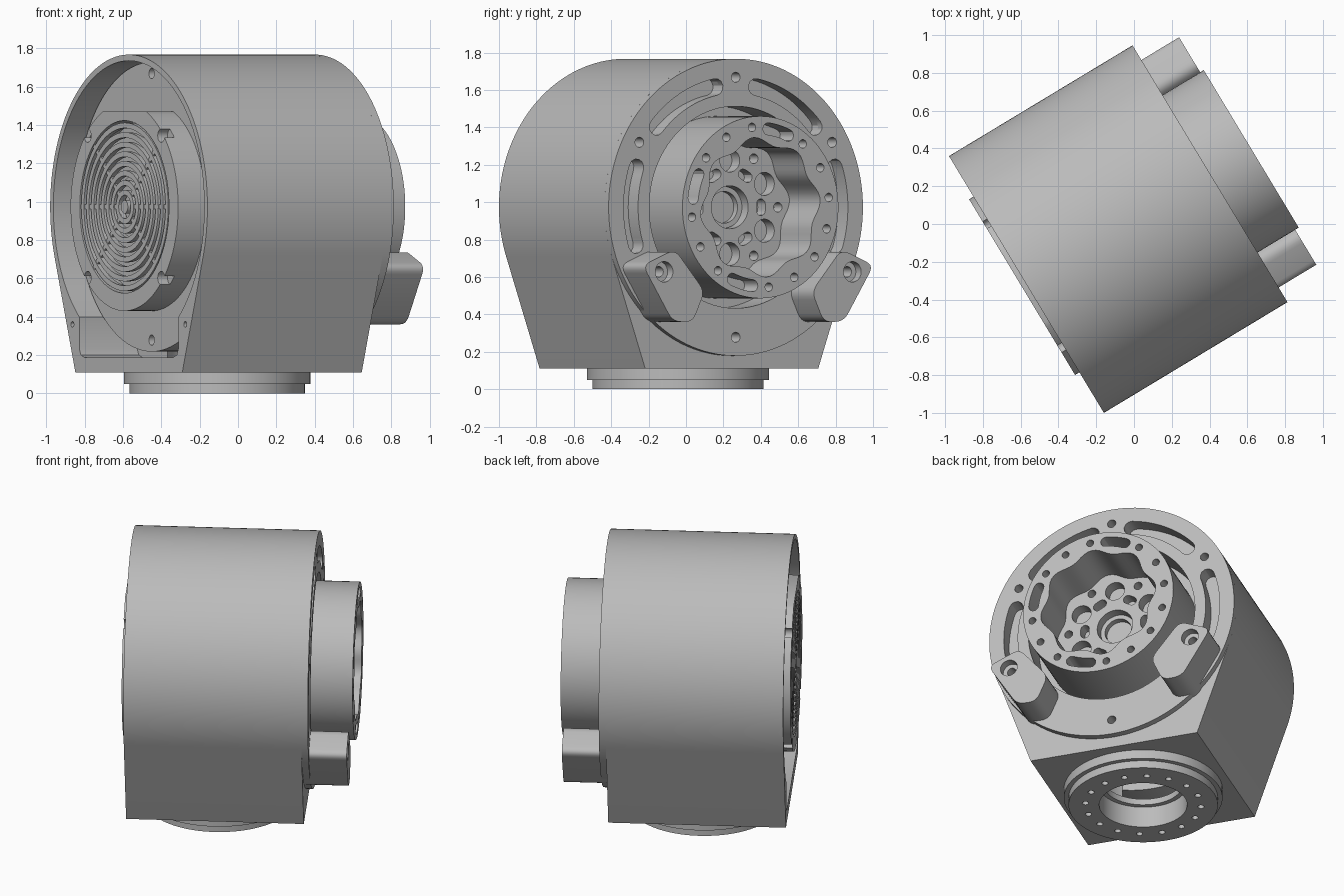
import bpy, bmesh
from math import sin, cos, radians, pi, acos, degrees
from mathutils import Matrix, Vector

if "Cube" in bpy.data.objects:
    bpy.data.objects.remove(bpy.data.objects["Cube"])

grey = bpy.data.materials.new("machined_grey")
grey.use_nodes = True
GREY = (0.5, 0.5, 0.5, 1)
grey.diffuse_color = GREY
grey.node_tree.nodes["Principled BSDF"].inputs["Base Color"].default_value = GREY

TURN = Matrix.Rotation(radians(31.1), 3, 'Z')   # main axis direction in plan
V0, ZC = 0.02, 0.973                            # main axis offset and height
BASE_U = -0.115


def along_axis(p, a):
    return TURN @ Vector((a, p[0] + V0, p[1] + ZC))


def upright(p, a):
    return TURN @ Vector((BASE_U + p[0], V0 + p[1], a))


def solid(name, parts, place=along_axis):
    """Extrude each (outline, start, end) into one mesh object."""
    bm = bmesh.new()
    for pts, a, b in parts:
        lo = [bm.verts.new(place(p, a)) for p in pts]
        hi = [bm.verts.new(place(p, b)) for p in pts]
        bm.faces.new(lo)
        bm.faces.new(hi[::-1])
        for i in range(len(pts)):
            j = (i + 1) % len(pts)
            bm.faces.new((lo[i], hi[i], hi[j], lo[j]))
    bmesh.ops.recalc_face_normals(bm, faces=bm.faces)
    me = bpy.data.meshes.new(name)
    bm.to_mesh(me)
    bm.free()
    me.materials.append(grey)
    ob = bpy.data.objects.new(name, me)
    bpy.context.collection.objects.link(ob)
    return ob


def activate(ob):
    bpy.ops.object.select_all(action='DESELECT')
    ob.select_set(True)
    bpy.context.view_layer.objects.active = ob


def cut(ob, parts, place=along_axis):
    cutter = solid("cutter", parts, place)
    mod = ob.modifiers.new("cut", 'BOOLEAN')
    mod.operation, mod.solver, mod.object = 'DIFFERENCE', 'EXACT', cutter
    activate(ob)
    bpy.ops.object.modifier_apply(modifier=mod.name)
    bpy.data.objects.remove(cutter)


def polar(r, deg):
    return (r * cos(radians(deg)), r * sin(radians(deg)))


def arc(r, a, b, n):
    return [polar(r, a + (b - a) * i / n) for i in range(n + 1)]


def circle(r, c=(0, 0), n=24):
    return [(c[0] + r * cos(2 * pi * i / n), c[1] + r * sin(2 * pi * i / n)) for i in range(n)]


def slot(r, half, a, b, n=16):
    """Curved slot with round ends."""
    def end(deg, flip):
        c = polar(r, deg)
        return [(c[0] + half * cos(radians(deg + flip + t)), c[1] + half * sin(radians(deg + flip + t)))
                for t in range(30, 180, 30)]
    return arc(r + half, a, b, n) + end(b, 0) + arc(r - half, b, a, n) + end(a, 180)


def rounded(pts, r, n=5):
    """Round the corners of an outline."""
    out = []
    for i, p in enumerate(pts):
        p = Vector(p)
        a = p + (Vector(pts[i - 1]) - p).normalized() * r
        b = p + (Vector(pts[(i + 1) % len(pts)]) - p).normalized() * r
        for k in range(n + 1):
            t = k / n
            out.append(tuple(a * (1 - t) ** 2 + p * 2 * t * (1 - t) + b * t * t))
    return out


# Housing shell: round top, tapered sides, flat bottom
R = 0.794
housing = solid("housing", [(arc(R, -19.1, 199.1, 96) + [(-0.54, -0.863), (0.54, -0.863)], -0.653, 0.44)])
low = degrees(acos(0.5 / 0.762))
pocket = (arc(0.762, -low, 180 + low, 96)
          + [(-0.5, -0.74), (-0.485, -0.772), (-0.45, -0.785), (0.45, -0.785), (0.485, -0.772), (0.5, -0.74)])
cut(housing, [(pocket, -0.7, -0.3)])
cut(housing, [(circle(0.015, (s * 0.57, -0.613), 16), -0.7, -0.6) for s in (1, -1)])
cut(housing, [(circle(0.54, n=96), 0.28, 0.5)])
cut(housing, [(circle(0.27, n=64), 0.05, 0.4)], upright)

# Front plate with bolt holes and curved slots
slots = [slot(0.655, 0.045, a, b) for a, b in ((41, 79), (101, 139), (161, 198), (-18, 19))]
bolts = [circle(0.027, polar(0.695, a)) for a in (30, 90, 150, 270)]
openings = [(p, 0.38, 0.5) for p in slots + bolts]
cut(housing, openings)
plate = solid("front_plate", [(circle(R, n=128), 0.44, 0.482)])
cut(plate, [(circle(0.54, n=96), 0.4, 0.5)] + openings)

# Hub with wavy cavity, rim holes and inner bearing plate
hub = solid("hub", [(circle(0.487, n=96), 0.28, 0.737)])
wave = [polar(0.355 + 0.02 * cos(radians(8 * (a - 7))), a) for a in range(0, 360, 4)]
cut(hub, [(wave, 0.42, 0.8)])
rim = []
for i in range(16):
    a = 7 + 22.5 * i
    if i in (3, 7, 11):
        rim.append((slot(0.422, 0.032, a - 9, a + 9, 8), 0.6, 0.8))
    else:
        rim.append((circle(0.023, polar(0.43, a)), 0.64, 0.8))
cut(hub, rim)
inner = [(circle(0.115, n=48), 0.32, 0.5)]
for a in range(0, 360, 60):
    inner.append((circle(0.062, polar(0.25, a + 30)), 0.34, 0.5))
    inner.append((circle(0.026, polar(0.3, a)), 0.34, 0.5))
    inner.append((slot(0.195, 0.028, a - 5, a + 5, 4), 0.34, 0.5))
cut(hub, inner)
collar = solid("bearing_collar", [(circle(0.112, n=48), 0.32, 0.36)])
cut(collar, [(circle(0.085, n=48), 0.3, 0.4)])

# Mounting feet either side of the hub
for side, name in ((1, "left_foot"), (-1, "right_foot")):
    outline = [(0.52, -0.225), (0.72, -0.31), (0.535, -0.61), (0.41, -0.615), (0.335, -0.45)]
    outline = rounded([(side * v, z) for v, z in outline], 0.05)
    foot = solid(name, [(outline, 0.44, 0.715)])
    centre = polar(0.69, -30)
    centre = (side * (centre[0] - 0.01), centre[1])
    cut(foot, [(circle(0.055, centre), 0.66, 0.8)])
    cut(foot, [(circle(0.028, centre), 0.55, 0.8)])

# Rear bulkhead inside the open end
bulkhead = solid("rear_bulkhead", [(circle(0.755, n=96), -0.514, -0.3)])
cut(bulkhead, [(circle(0.027, polar(0.695, a)), -0.6, -0.45) for a in range(30, 390, 60)])

# Fan housing, flattened on top, with a recessed well
cover = solid("fan_housing", [(arc(0.543, -246, 66, 96), -0.68, -0.5)])
cut(cover, [(circle(0.45, n=80), -0.8, -0.57)])
cut(cover, [(circle(0.035, polar(0.525, a)), -0.8, -0.62) for a in (45, 135, 225, 315)])

# Fan grille: concentric rings and spokes
for i in range(8):
    r = 0.075 + 0.05 * i
    ring = solid("grille_ring", [(circle(r + 0.014, n=64), -0.678, -0.65)])
    cut(ring, [(circle(r - 0.014, n=64), -0.7, -0.6)])
for a in (0, 45, 135, 180, 225, 315):
    s, c = sin(radians(a)), cos(radians(a))
    bar = [(0.06, -0.012), (0.46, -0.012), (0.46, 0.012), (0.06, 0.012)]
    solid("grille_spoke", [([(x * c - y * s, x * s + y * c) for x, y in bar], -0.674, -0.645)])
solid("fan_motor", [(circle(0.16, n=48), -0.63, -0.56)])
solid("grille_hub", [(circle(0.035), -0.68, -0.62)])

# Base flange: two stepped rings with a bolt circle and bore
upper = solid("base_flange", [(circle(0.487, n=96), 0.05, 0.112)], upright)
lower = solid("base_ring", [(circle(0.458, n=96), 0.0, 0.05)], upright)
for ob in (upper, lower):
    cut(ob, [(circle(0.27, n=64), -0.1, 0.3)], upright)
cut(lower, [(circle(0.02, polar(0.355, 22.5 * i), 16), -0.1, 0.04) for i in range(16)], upright)
lip = solid("bore_lip", [(circle(0.275, n=64), 0.14, 0.18)], upright)
cut(lip, [(circle(0.24, n=64), 0.1, 0.3)], upright)

# Smooth the curved walls, keep the edges crisp
for ob in bpy.context.collection.objects:
    if ob.type == 'MESH' and grey.name in ob.data.materials:
        activate(ob)
        bpy.ops.object.shade_smooth_by_angle(angle=radians(30))
